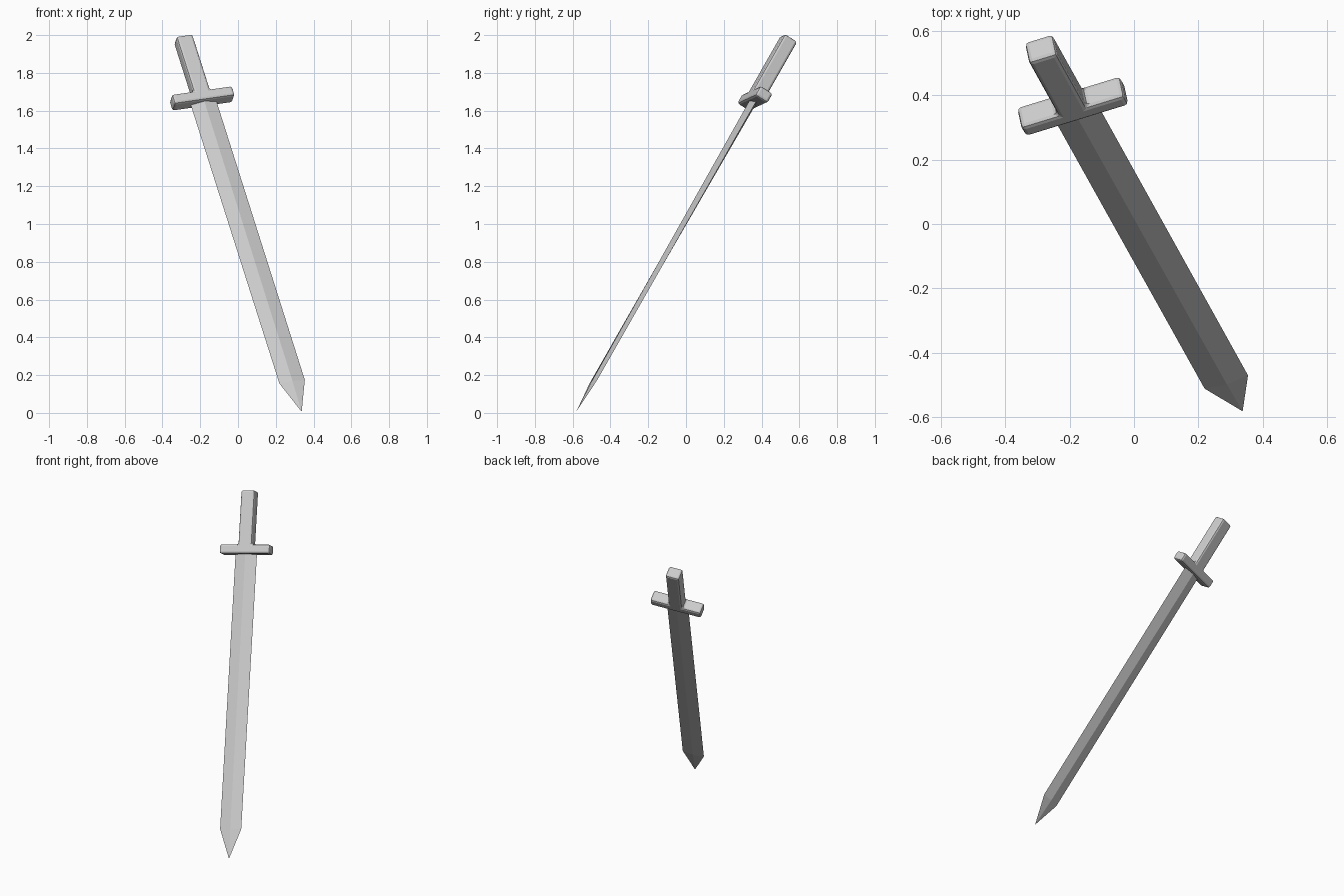
import bpy, bmesh
from mathutils import Vector, Matrix

if "Cube" in bpy.data.objects:
    bpy.data.objects.remove(bpy.data.objects["Cube"])

# Sword frame: origin at the blade tip, local z runs up to the pommel, local x is the blade width
tip = Vector((0.337, -0.581, 0.006))
axis = Vector((-0.627, 1.126, 1.974)).normalized()
wide = Vector((0.945, 0.29, 0.135))
wide = (wide - axis * wide.dot(axis)).normalized()
thick = axis.cross(wide)
frame = Matrix((wide, thick, axis)).transposed().to_4x4()
frame.translation = tip


def add_object(name, bm):
    bmesh.ops.recalc_face_normals(bm, faces=bm.faces)
    mesh = bpy.data.meshes.new(name)
    bm.to_mesh(mesh)
    bm.free()
    ob = bpy.data.objects.new(name, mesh)
    bpy.context.collection.objects.link(ob)
    ob.matrix_world = frame
    return ob


# Blade: diamond section, thinning towards a four-sided point
bm = bmesh.new()


def diamond(z, w, t):
    return [bm.verts.new(p) for p in ((w, 0, z), (0, t, z), (-w, 0, z), (0, -t, z))]


top = diamond(1.97, 0.072, 0.02)
shoulder = diamond(0.19, 0.071, 0.009)
point = bm.verts.new((0, 0, 0))
bm.faces.new(top)
for i in range(4):
    j = (i + 1) % 4
    bm.faces.new((top[i], top[j], shoulder[j], shoulder[i]))
    bm.faces.new((shoulder[i], shoulder[j], point))
add_object("blade", bm)

# Hilt: guard and grip as one extruded T outline with rounded edges
half = [(0.169, 1.951), (0.169, 2.011), (0.046, 2.011), (0.046, 2.358)]
outline = half + [(-x, z) for x, z in reversed(half)]
depth = 0.04
bm = bmesh.new()
face = bm.faces.new([bm.verts.new((x, -depth, z)) for x, z in outline])
new = bmesh.ops.extrude_face_region(bm, geom=[face])["geom"]
bmesh.ops.translate(bm, vec=(0, 2 * depth, 0),
                    verts=[v for v in new if isinstance(v, bmesh.types.BMVert)])
hilt = add_object("guard_and_grip", bm)
bevel = hilt.modifiers.new("rounded_edges", 'BEVEL')
bevel.width = 0.013
bevel.segments = 2
bevel.limit_method = 'ANGLE'
